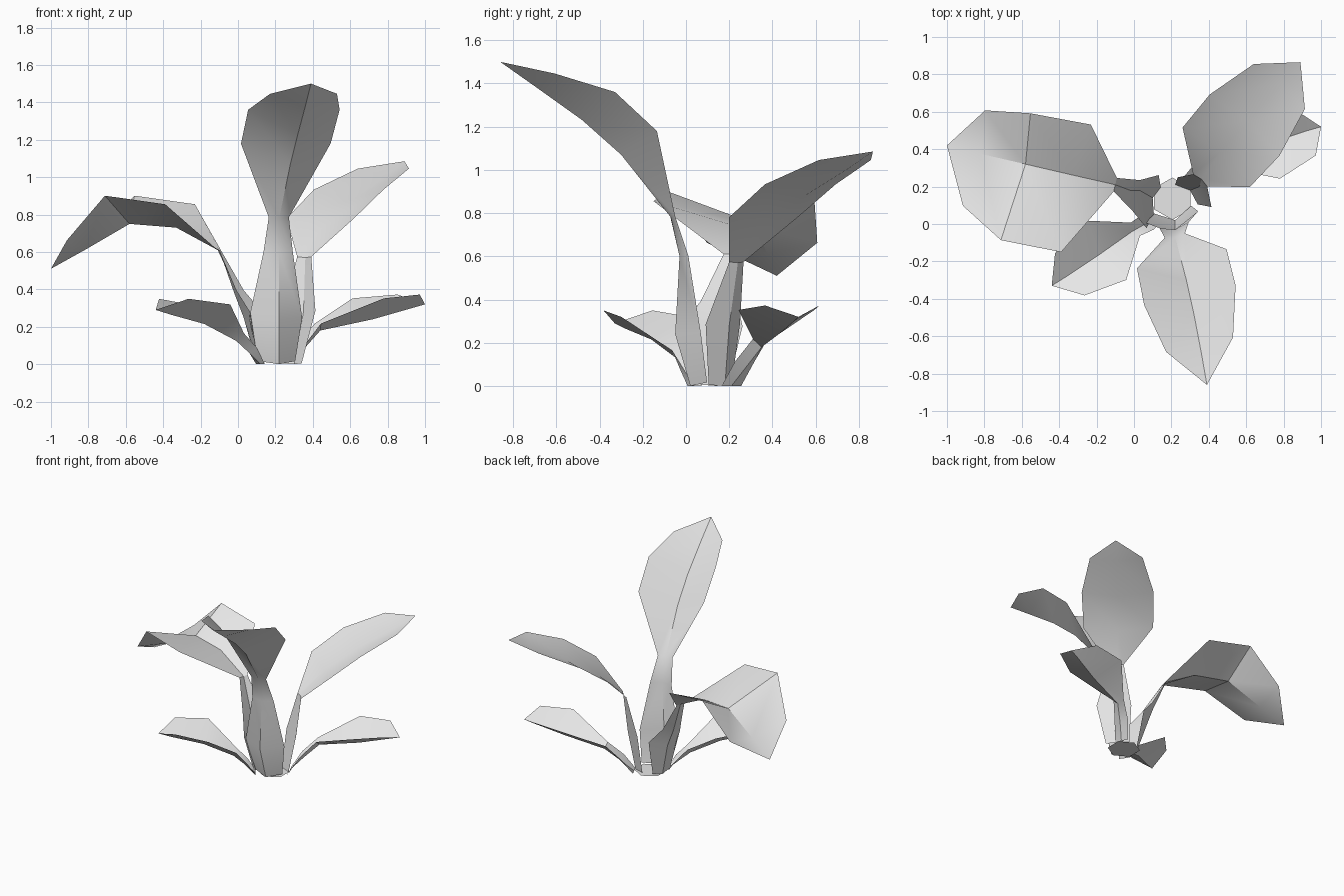
import bpy
import math
from mathutils import Vector

default_cube = bpy.data.objects.get("Cube")
if default_cube:
    bpy.data.objects.remove(default_cube, do_unlink=True)

# One plain material for the whole plant
GREY = (0.8, 0.8, 0.8, 1.0)
leaf_material = bpy.data.materials.new("plain_grey")
leaf_material.use_nodes = True
leaf_material.diffuse_color = GREY
shader = leaf_material.node_tree.nodes["Principled BSDF"]
shader.inputs["Base Color"].default_value = GREY


def make_object(name, verts, faces):
    """Turn vertices and faces into a softly shaded object."""
    mesh = bpy.data.meshes.new(name)
    mesh.from_pydata(verts, [], faces)
    mesh.materials.append(leaf_material)
    mesh.update()
    obj = bpy.data.objects.new(name, mesh)
    bpy.context.collection.objects.link(obj)
    bpy.ops.object.select_all(action='DESELECT')
    obj.select_set(True)
    bpy.context.view_layer.objects.active = obj
    bpy.ops.object.shade_smooth_by_angle(angle=math.radians(30))
    return obj


def make_leaf(name, heading, rib, tip, roll=0.0):
    """Sweep a V-shaped section along the midrib and close it at the tip.

    Each rib station is (x, y, z, half width, rise of both edges above the rib).
    The heading is the compass direction of the leaf; roll leans the section.
    """
    forward = Vector((heading[0], heading[1], 0)).normalized()
    side = Vector((forward.y, -forward.x, 0))
    spine = [Vector(station[:3]) for station in rib] + [Vector(tip)]
    verts, faces = [], []

    for i, station in enumerate(rib):
        half_width, rise = station[3:]
        tangent = spine[i + 1] - spine[max(i - 1, 0)]
        normal = side.cross(tangent).normalized()
        middle = spine[i] + (normal + side * roll) * rise
        for point in (middle - side * half_width, spine[i],
                      middle + side * half_width):
            point.z = max(point.z, 0)
            verts.append(point.copy())

    # Two strips of quads, one on each side of the midrib
    for i in range(len(rib) - 1):
        for k in range(2):
            a = i * 3 + k
            faces.append((a, a + 1, a + 4, a + 3))

    # Pointed end
    end = len(verts)
    verts.append(spine[-1])
    faces += [(end - 3, end - 2, end), (end - 2, end - 1, end)]
    return make_object(name, verts, faces)


# Tall leaf leaning to the front
make_leaf("tall_front_leaf", (0.21, -0.98), [
    (0.22, 0.02, 0, 0.10, 0.06),
    (0.22, -0.05, 0.24, 0.145, 0.09),
    (0.22, -0.03, 0.60, 0.08, 0.025),
    (0.22, -0.07, 0.78, 0.055, 0.01),
    (0.28, -0.30, 1.07, 0.245, 0.16),
    (0.32, -0.48, 1.23, 0.25, 0.165),
    (0.36, -0.69, 1.38, 0.183, 0.08),
], (0.39, -0.86, 1.50))

# Broad leaf drooping to the right
make_leaf("drooping_right_leaf", (-0.974, 0.227), [
    (0.10, 0.14, 0, 0.08, 0.03),
    (0.03, 0.18, 0.25, 0.145, 0.085),
    (-0.02, 0.18, 0.38, 0.085, 0.04),
    (-0.10, 0.21, 0.61, 0.037, 0),
    (-0.33, 0.262, 0.73, 0.35, 0.13),
    (-0.58, 0.32, 0.75, 0.348, 0.155),
    (-0.82, 0.375, 0.61, 0.262, 0.06),
], (-1.0, 0.42, 0.51), roll=-0.5)

# Raised leaf at the back left
make_leaf("raised_back_leaf", (0.66, 0.75), [
    (0.30, 0.18, 0, 0.08, 0.03),
    (0.35, 0.20, 0.28, 0.12, 0.04),
    (0.36, 0.24, 0.57, 0.05, 0.01),
    (0.46, 0.38, 0.74, 0.24, 0.05),
    (0.61, 0.55, 0.88, 0.248, 0.06),
    (0.79, 0.75, 1.005, 0.182, 0.045),
], (0.89, 0.865, 1.085))

# Two short leaves spreading close to the ground
make_leaf("low_left_leaf", (0.90, 0.43), [
    (0.29, 0.21, 0, 0.05, 0),
    (0.36, 0.28, 0.09, 0.05, 0.03),
    (0.44, 0.35, 0.18, 0.038, 0.04),
    (0.72, 0.43, 0.24, 0.195, 0.115),
    (0.93, 0.50, 0.30, 0.139, 0.075),
], (1.0, 0.52, 0.32))

make_leaf("low_right_leaf", (-0.82, -0.57), [
    (0.12, 0.04, 0, 0.04, 0),
    (0.06, 0, 0.06, 0.05, 0.03),
    (-0.01, -0.04, 0.125, 0.043, 0.045),
    (-0.18, -0.16, 0.215, 0.193, 0.11),
    (-0.36, -0.28, 0.265, 0.138, 0.087),
], (-0.44, -0.33, 0.29))

# Small six-sided floor that closes the crown
corners = [Vector((0.205 + 0.113 * math.cos(math.radians(a)),
                   0.135 + 0.113 * math.sin(math.radians(a)), 0))
           for a in range(30, 390, 60)]
make_object("crown_base", corners, [tuple(reversed(range(6)))])
